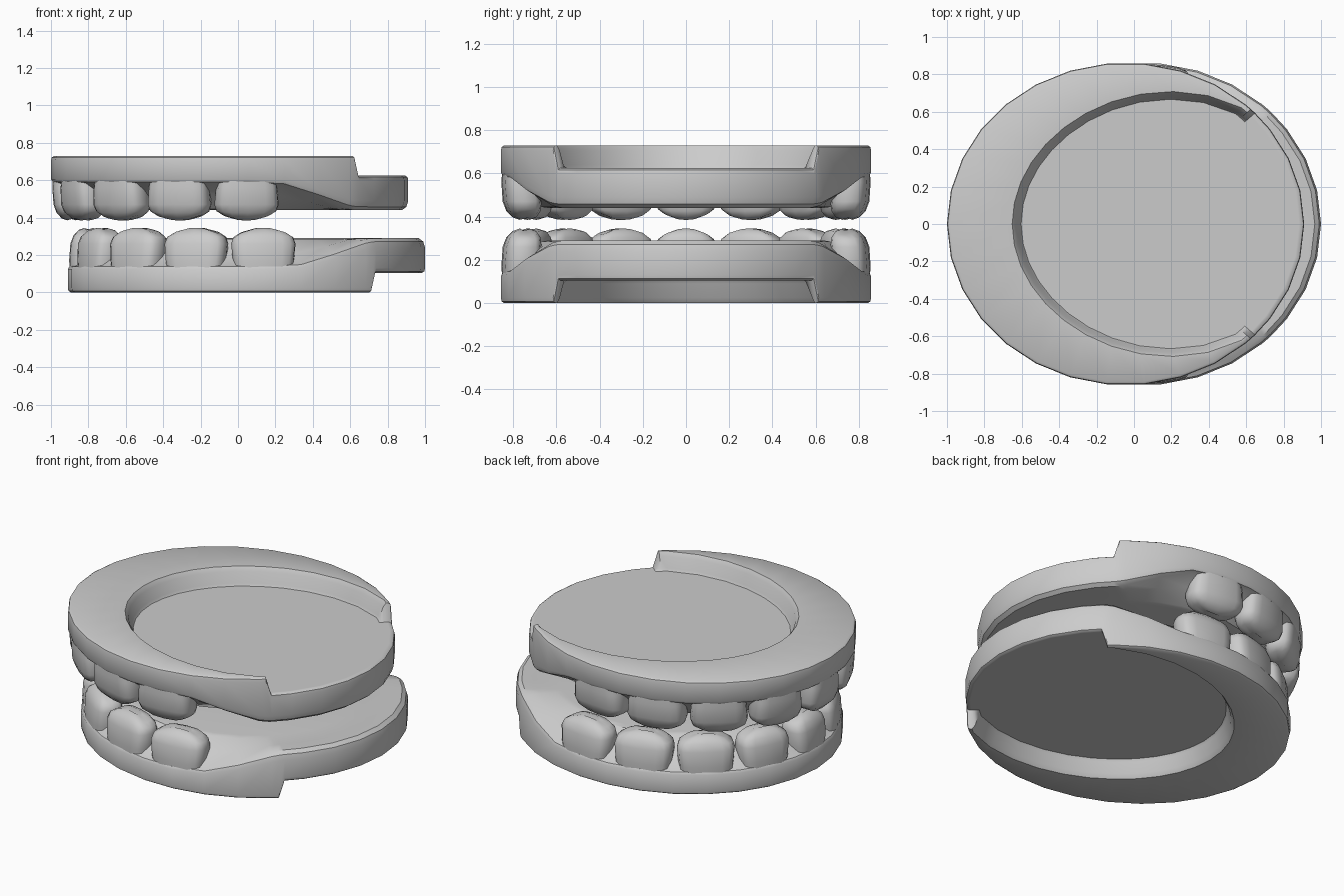
import bpy, bmesh
from math import sin, cos, radians, pi, copysign, atan2

if "Cube" in bpy.data.objects:
    bpy.data.objects.remove(bpy.data.objects["Cube"])

A, B, CX, H = 0.955, 0.862, 0.045, 0.73   # arch half axes, lower arch offset, total height


def smoothstep(t):
    t = max(0.0, min(1.0, t))
    return t * t * (3 - 2 * t)


def finish(name, rings, upper, sharp=35):
    """Skin closed rings, cap both ends; the upper jaw is the lower one flipped and shifted."""
    bm = bmesh.new()
    place = (lambda p: (p[0] - 2 * CX, p[1], H - p[2])) if upper else (lambda p: p)
    loops = [[bm.verts.new(place(p)) for p in r] for r in rings]
    for a, b in zip(loops, loops[1:]):
        n = len(a)
        for i in range(n):
            bm.faces.new((a[i], a[(i + 1) % n], b[(i + 1) % n], b[i]))
    bm.faces.new(loops[0])
    bm.faces.new(loops[-1])
    bmesh.ops.recalc_face_normals(bm, faces=bm.faces)
    me = bpy.data.meshes.new(name)
    bm.to_mesh(me)
    bm.free()
    ob = bpy.data.objects.new(name, me)
    bpy.context.collection.objects.link(ob)
    bpy.ops.object.select_all(action='DESELECT')
    ob.select_set(True)
    bpy.context.view_layer.objects.active = ob
    bpy.ops.object.shade_smooth_by_angle(angle=radians(sharp))


def gum_profile(deg):
    """Cross-section (radial fraction, height) of the gum plate at one angle."""
    d = deg if deg <= 180 else 360 - deg
    c = cos(radians(d))
    back = d < 45
    f = min(0.96, 0.775 + 0.23 * c + 0.08 * c * c)    # recess edge
    b = 0.105 if back else 0.0                        # rim stops at the back
    g = 0.145 + 0.145 * smoothstep((78 - d) / 36)     # gum line rises at the back
    r = 0.0 if back else 0.025
    k = smoothstep((78 - d) / 36)
    return [(f - 0.04, 0.105), (f - 0.03, 0.105 - 0.6 * r), (f - 0.01, b + r), (f + 0.01, b),
            (0.982, b), (0.996, b + 0.008), (1.0, b + 0.025),
            (1.0, g - 0.02 - 0.03 * k), (0.99, g - 0.006 - 0.012 * k), (0.965, g),
            (0.88, g + (0.29 - g) * 0.4), (0.78, 0.285), (0.74, 0.29)]


def gum(name, upper):
    half = list(range(0, 181, 12)) + [43.5, 45.5]
    angles = sorted(set(half + [360 - a for a in half if a > 0]))
    profs = [gum_profile(a) for a in angles]
    rings = [[(CX + A * p[j][0] * cos(radians(a)), B * p[j][0] * sin(radians(a)), p[j][1])
              for a, p in zip(angles, profs)] for j in range(len(profs[0]))]
    finish(name, rings, upper)


def tooth(name, deg, upper):
    t = radians(deg)
    nx, ny = cos(t) / A, sin(t) / B
    nrm = atan2(ny, nx)
    u, v = (cos(nrm), sin(nrm)), (-sin(nrm), cos(nrm))
    ox = CX + A * cos(t) - 0.095 * u[0]
    oy = B * sin(t) - 0.095 * u[1]
    half_w = 0.14 + 0.033 * abs(sin(t))
    rings = []
    # height, width scale, depth scale, inward lean, side droop
    for z, w, dp, lean, droop in [(0.11, 0.90, 0.95, 0, 0), (0.17, 0.95, 1, 0, 0),
                                  (0.26, 1.0, 0.97, 0.004, 0), (0.305, 0.93, 0.85, 0.01, 0.01),
                                  (0.335, 0.74, 0.58, 0.015, 0.02), (0.345, 0.4, 0.25, 0.015, 0.012)]:
        ring = []
        for i in range(16):
            q = 2 * pi * i / 16
            s = lambda x: copysign(abs(x) ** 0.6, x)
            e = half_w * w * s(cos(q))
            d = 0.088 * dp * s(sin(q)) - lean
            ring.append((ox + d * u[0] + e * v[0], oy + d * u[1] + e * v[1],
                         z - droop * abs(cos(q)) ** 2))
        rings.append(ring)
    finish(name, rings, upper, 50)


# Two jaws, nine teeth each
for jaw, upper in (("lower", False), ("upper", True)):
    gum(jaw + "_gum_plate", upper)
    for i in range(9):
        tooth(f"{jaw}_tooth_{i + 1}", 84 + 24 * i, upper)
